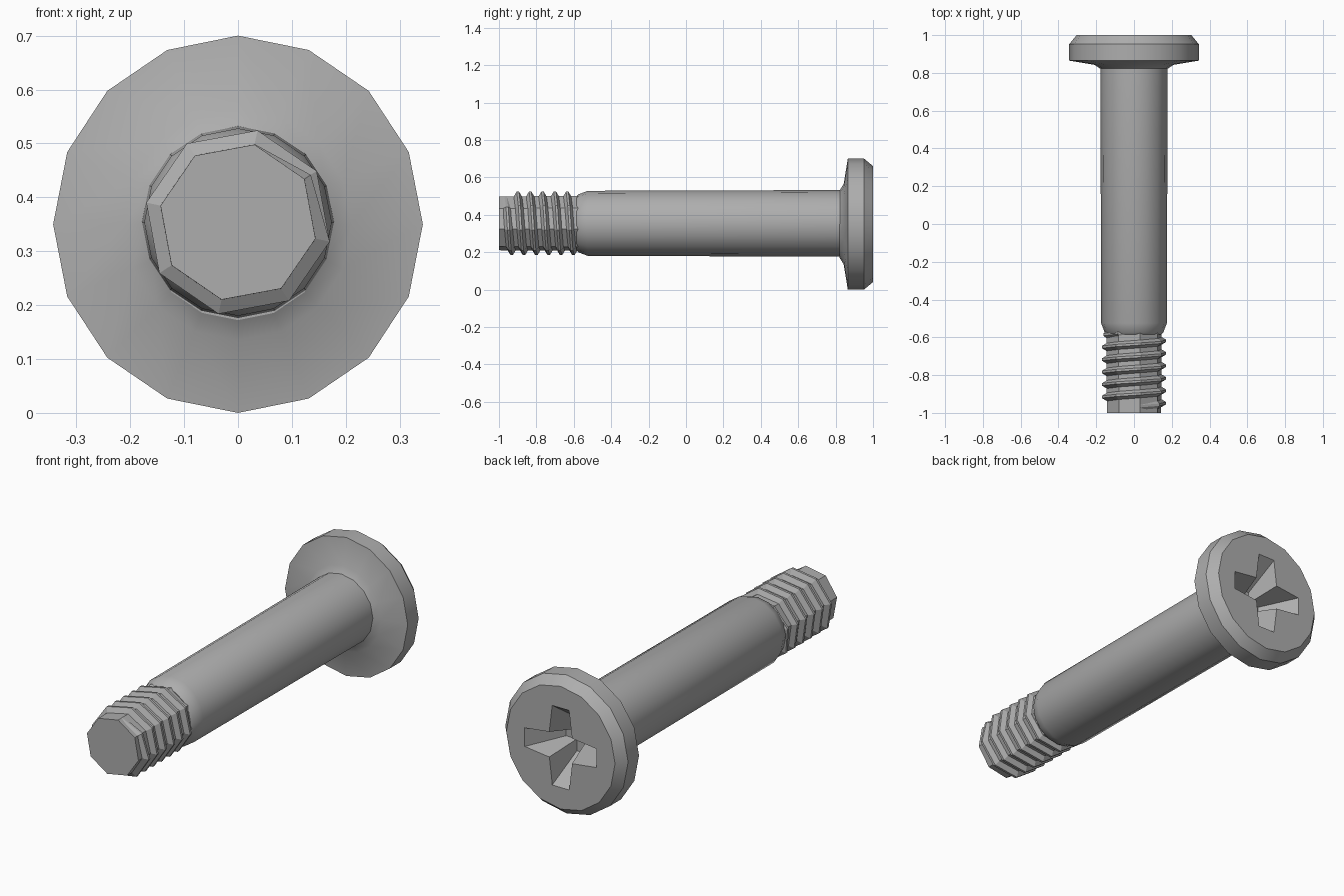
import bpy, bmesh
from math import sin, cos, pi, radians

cube = bpy.data.objects.get("Cube")
if cube:
    bpy.data.objects.remove(cube)

steel = bpy.data.materials.new("steel grey")
steel.use_nodes = True
GREY = (0.42, 0.42, 0.42, 1)
steel.diffuse_color = GREY
steel.node_tree.nodes["Principled BSDF"].inputs["Base Color"].default_value = GREY

AXIS_Z = 0.354


def loft(name, rings, caps=True, smooth=None):
    """Skin a list of equally long closed rings of (x, y, z) points."""
    bm = bmesh.new()
    loops = [[bm.verts.new(p) for p in ring] for ring in rings]
    for a, b in zip(loops, loops[1:]):
        for i in range(len(a)):
            j = (i + 1) % len(a)
            bm.faces.new((a[i], a[j], b[j], b[i]))
    if caps:
        bm.faces.new(loops[0])
        bm.faces.new(loops[-1])
    bmesh.ops.recalc_face_normals(bm, faces=bm.faces)
    mesh = bpy.data.meshes.new(name)
    bm.to_mesh(mesh)
    bm.free()
    mesh.materials.append(steel)
    obj = bpy.data.objects.new(name, mesh)
    bpy.context.collection.objects.link(obj)
    if smooth:
        smooth_by_angle(obj, smooth)
    return obj


def smooth_by_angle(obj, degrees):
    bpy.ops.object.select_all(action='DESELECT')
    obj.select_set(True)
    bpy.context.view_layer.objects.active = obj
    bpy.ops.object.shade_smooth_by_angle(angle=radians(degrees))


def ring(radius, y, sides, turn=0.0, z=AXIS_Z, squash=1.0):
    angles = [turn + 2 * pi * i / sides for i in range(sides)]
    return [(squash * radius * cos(a), y, z + radius * sin(a)) for a in angles]


# Pan head with a flared underside and a bevelled rim
head_profile = [(0.178, 0.82), (0.215, 0.843), (0.35, 0.865),
                (0.35, 0.952), (0.31, 1.0)]
head = loft("head", [ring(r, y, 16, z=0.35, squash=0.98) for r, y in head_profile])


# Tapered cross recess cut into the head
def cross(y, reach, half, core):
    quarter = [(reach, -half), (reach, half), (core, core)]
    points = []
    for k in range(4):
        c, s = cos(k * pi / 2), sin(k * pi / 2)
        points += [(u * c - v * s, y, 0.35 + u * s + v * c) for u, v in quarter]
    return points


cutter = loft("recess_cutter", [cross(1.02, 0.215, 0.05, 0.068),
                                cross(0.835, 0.085, 0.025, 0.026)])
cutter.hide_render = True
cut = head.modifiers.new("cross recess", 'BOOLEAN')
cut.operation = 'DIFFERENCE'
cut.solver = 'EXACT'
cut.object = cutter
bpy.context.view_layer.objects.active = head
bpy.ops.object.modifier_apply(modifier=cut.name)
bpy.data.objects.remove(cutter)
smooth_by_angle(head, 28)

# Plain shank with a tapered shoulder
shank_profile = [(0.145, -0.585), (0.155, -0.575), (0.174, -0.525), (0.178, 0.825)]
loft("shank", [ring(r, y, 16) for r, y in shank_profile], smooth=30)

# Eight-sided threaded tip
TURN = radians(78)
loft("tip_core", [ring(0.147, -1.0, 8, TURN), ring(0.15, -0.57, 8, TURN)])

# Helical thread ridge, fading out at both ends
SIDES, TURNS, PITCH = 8, 6, 0.066
sections = []
steps = SIDES * TURNS
for i in range(steps + 1):
    a = TURN - 2 * pi * i / SIDES
    y = -0.965 + PITCH * i / SIDES
    crest = 0.148 + 0.026 * min(1, i / 2, (steps - i) / 3)
    section = [(0.14, -0.026), (crest, -0.006), (crest, 0.006), (0.14, 0.026)]
    sections.append([(r * cos(a), y + dy, AXIS_Z + r * sin(a)) for r, dy in section])
loft("thread", sections)
